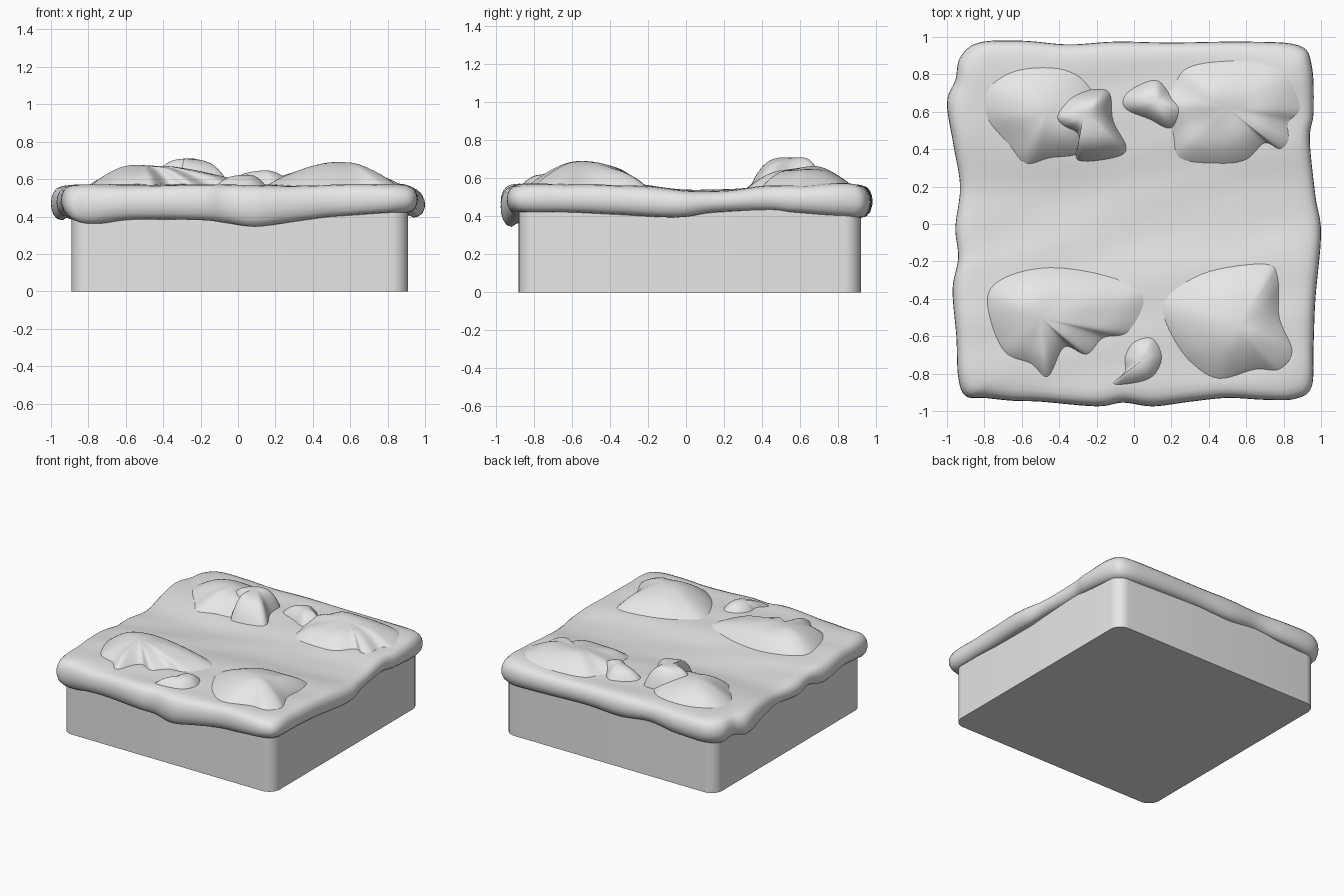
import bpy, bmesh, math
from mathutils import Vector, noise

mat = bpy.data.materials.new("pale grey")
mat.diffuse_color = (0.8, 0.8, 0.8, 1)


def spline(pts, n):
    """Closed Catmull-Rom curve through pts, n samples per span."""
    pts = [Vector(p) for p in pts]
    out = []
    for i in range(len(pts)):
        a, b, c, d = (pts[(i + k) % len(pts)] for k in (-1, 0, 1, 2))
        for s in range(n):
            t = s / n
            out.append(0.5 * (2 * b + (c - a) * t + (2 * a - 5 * b + 4 * c - d) * t * t
                              + (3 * b - a - 3 * c + d) * t ** 3))
    return out


def loft(name, rings, angle):
    """Skin a stack of equal-length rings and close both ends."""
    bm = bmesh.new()
    vs = [[bm.verts.new(p) for p in r] for r in rings]
    n = len(rings[0])
    for lo, hi in zip(vs, vs[1:]):
        for i in range(n):
            j = (i + 1) % n
            bm.faces.new((lo[i], lo[j], hi[j], hi[i]))
    bm.faces.new(vs[0])
    bm.faces.new(vs[-1])
    bmesh.ops.recalc_face_normals(bm, faces=bm.faces)
    me = bpy.data.meshes.new(name)
    bm.to_mesh(me)
    bm.free()
    ob = bpy.data.objects.new(name, me)
    bpy.context.collection.objects.link(ob)
    me.materials.append(mat)
    bpy.context.view_layer.objects.active = ob
    ob.select_set(True)
    bpy.ops.object.shade_smooth_by_angle(angle=math.radians(angle))
    ob.select_set(False)
    return ob


# Base block with rounded vertical corners
base = []
r = 0.09
for cx, cy, a0 in ((0.91 - r, 0.92 - r, 0), (-0.89 + r, 0.92 - r, 90),
                   (-0.89 + r, -0.88 + r, 180), (0.91 - r, -0.88 + r, 270)):
    for k in range(9):
        a = math.radians(a0 + k * 90 / 8)
        base.append((cx + r * math.cos(a), cy + r * math.sin(a)))
loft("base_block", [[(x, y, z) for x, y in base] for z in (0, 0.48)], 40)


# Uneven top height of the draped layer
def top_z(x, y):
    valley = 0.035 * math.exp(-((y - 0.1) / 0.3) ** 2)
    n = noise.noise(Vector((x * 1.5, y * 4.5 - x, 3.1)))
    return 0.57 - valley + 0.012 * n


# Draped layer outline: x, y, lower edge height
edge = [(-0.90, -0.92, 0.37), (-0.80, -0.93, 0.36), (-0.65, -0.945, 0.38), (-0.5, -0.95, 0.385),
        (-0.2, -0.975, 0.38), (-0.06, -0.955, 0.365), (0.1, -0.975, 0.345), (0.3, -0.95, 0.37),
        (0.5, -0.93, 0.395), (0.7, -0.94, 0.41), (0.86, -0.935, 0.42), (0.95, -0.87, 0.42),
        (0.96, -0.65, 0.42), (0.97, -0.4, 0.41), (1.0, -0.05, 0.395), (0.97, 0.15, 0.42),
        (0.94, 0.45, 0.43), (0.96, 0.6, 0.42), (0.95, 0.85, 0.40), (0.88, 0.955, 0.39),
        (0.6, 0.975, 0.40), (0.2, 0.97, 0.41), (-0.1, 0.975, 0.40), (-0.35, 0.96, 0.42),
        (-0.6, 0.98, 0.40), (-0.83, 0.97, 0.39), (-0.93, 0.89, 0.38), (-0.955, 0.77, 0.40),
        (-1.0, 0.65, 0.38), (-0.965, 0.42, 0.41), (-0.93, 0.2, 0.42), (-0.955, -0.02, 0.41),
        (-0.94, -0.18, 0.43), (-0.97, -0.35, 0.40), (-0.95, -0.6, 0.42), (-0.94, -0.82, 0.40)]
outline = spline(edge, 6)
profile = [(0.84, 0.3), (0.9, 0.12), (0.94, 0.0), (0.968, 0.04), (0.988, 0.17), (0.998, 0.34),
           (1.0, 0.48), (0.997, 0.64), (0.986, 0.80), (0.968, 0.91), (0.94, 0.97), (0.90, 1.0)]
profile += [(0.90 - 0.045 * k, 1.0) for k in range(1, 20)]
rings = []
for s, f in profile:
    rings.append([(p.x * s, p.y * s, p.z + (top_z(p.x * s, p.y * s) - p.z) * f) for p in outline])
loft("draped_layer", rings, 180)


# Lumpy mounds: name, outline, peak position, sharpness of the dome
def mound(name, pts, peak, power):
    ring = spline(pts, 6)
    c = Vector(peak[:2])
    rings = [[(p.x, p.y, 0.48) for p in ring]]
    for k in range(17):
        t = math.cos(k / 16 * math.pi / 2) if k < 16 else 0.02
        row = []
        for p in ring:
            q = c + (p - c) * t
            h = 1 - t ** power
            e = top_z(q.x, q.y) - 0.004
            lump = 0.022 * noise.noise(Vector((q.x * 5, q.y * 5, 1.7))) * h
            row.append((q.x, q.y, e + (peak[2] - e) * h + lump))
        rings.append(row)
    loft(name, rings, 75)


mound("mound_back_left",
      [(-0.80, 0.66), (-0.75, 0.76), (-0.6, 0.83), (-0.38, 0.83), (-0.24, 0.74), (-0.15, 0.52),
       (-0.28, 0.38), (-0.45, 0.35), (-0.58, 0.32), (-0.67, 0.42), (-0.78, 0.55)],
      (-0.46, 0.6, 0.67), 2)
mound("lump_back_left",
      [(-0.47, 0.58), (-0.36, 0.69), (-0.22, 0.72), (-0.13, 0.70), (-0.11, 0.55), (-0.04, 0.41),
       (-0.1, 0.355), (-0.3, 0.34), (-0.30, 0.46), (-0.42, 0.51)],
      (-0.27, 0.58, 0.715), 3)
mound("mound_back_right",
      [(0.12, 0.64), (0.2, 0.73), (0.27, 0.83), (0.42, 0.87), (0.65, 0.87), (0.82, 0.8),
       (0.89, 0.62), (0.83, 0.54), (0.83, 0.44), (0.78, 0.40), (0.7, 0.43), (0.6, 0.34),
       (0.45, 0.32), (0.24, 0.35), (0.2, 0.5)],
      (0.5, 0.62, 0.66), 2.3)
mound("lump_back_right",
      [(-0.06, 0.67), (0.0, 0.73), (0.12, 0.77), (0.2, 0.69), (0.3, 0.6), (0.2, 0.51),
       (0.08, 0.56), (-0.04, 0.61)],
      (0.12, 0.65, 0.65), 2.3)
mound("mound_front_left",
      [(-0.78, -0.36), (-0.66, -0.27), (-0.45, -0.23), (-0.2, -0.26), (0.0, -0.33), (0.06, -0.42),
       (-0.03, -0.58), (-0.16, -0.61), (-0.25, -0.70), (-0.37, -0.66), (-0.46, -0.82),
       (-0.55, -0.75), (-0.69, -0.69), (-0.77, -0.52)],
      (-0.5, -0.5, 0.68), 2.2)
mound("mound_front_right",
      [(0.15, -0.46), (0.2, -0.36), (0.4, -0.25), (0.7, -0.21), (0.77, -0.28), (0.78, -0.5),
       (0.85, -0.68), (0.78, -0.78), (0.65, -0.78), (0.45, -0.83), (0.3, -0.74), (0.2, -0.6)],
      (0.56, -0.55, 0.685), 2.2)
mound("lump_front",
      [(-0.05, -0.71), (0.0, -0.63), (0.1, -0.61), (0.15, -0.72), (0.08, -0.83), (-0.11, -0.86),
       (-0.05, -0.79)],
      (0.04, -0.73, 0.63), 2.2)
